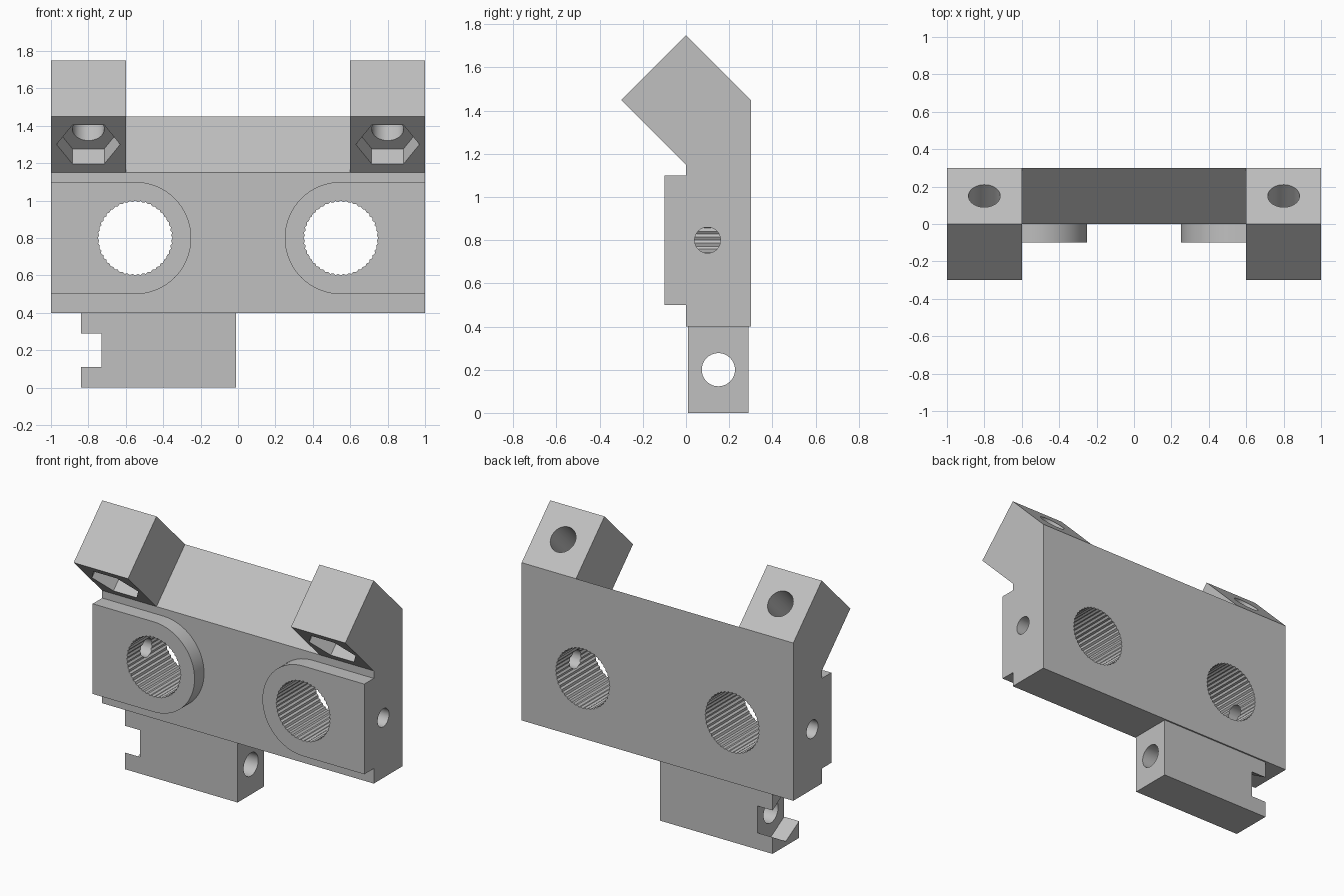
import bpy
import math
from mathutils import Matrix, Vector

old = bpy.data.objects.get("Cube")
if old:
    bpy.data.objects.remove(old, do_unlink=True)

grey = bpy.data.materials.new("mid grey")
grey.use_nodes = True
grey.diffuse_color = (0.53, 0.53, 0.53, 1)
grey.node_tree.nodes["Principled BSDF"].inputs["Base Color"].default_value = (0.53, 0.53, 0.53, 1)


def prism(name, outline, start, axis, up, depth):
    """Extrude a 2D outline from start along axis; up is the outline's second direction."""
    w = Vector(axis).normalized()
    v = Vector(up).normalized()
    u = v.cross(w)
    m = Matrix((u, v, w)).transposed()
    n = len(outline)
    verts = [m @ Vector((a, b, d)) + Vector(start) for d in (0, depth) for a, b in outline]
    faces = [tuple(reversed(range(n))), tuple(range(n, 2 * n))]
    faces += [(i, (i + 1) % n, (i + 1) % n + n, i + n) for i in range(n)]
    mesh = bpy.data.meshes.new(name)
    mesh.from_pydata(verts, [], faces)
    mesh.materials.append(grey)
    obj = bpy.data.objects.new(name, mesh)
    bpy.context.collection.objects.link(obj)
    return obj


def ring(r, n, inner=None):
    """Regular polygon; with an inner radius every other point is pulled in."""
    return [((inner if inner and i % 2 else r) * math.cos(math.tau * i / n),
             (inner if inner and i % 2 else r) * math.sin(math.tau * i / n)) for i in range(n)]


def combine(target, other, operation):
    mod = target.modifiers.new("bool", 'BOOLEAN')
    mod.operation = operation
    mod.solver = 'EXACT'
    mod.object = other
    bpy.context.view_layer.objects.active = target
    bpy.ops.object.modifier_apply(modifier=mod.name)
    bpy.data.objects.remove(other, do_unlink=True)


X, Y, Z = Vector((1, 0, 0)), Vector((0, 1, 0)), Vector((0, 0, 1))
SLANT = Vector((0, 1, 1)).normalized()
ACROSS = Vector((0, -1, 1)).normalized()

# Main plate with sloping top edge
bracket = prism("bracket_body", [(0, 0.4), (0.3, 0.4), (0.3, 1.45), (0, 1.15)],
                (-1, 0, 0), X, Z, 2)

# Tilted ears and round-ended front pads
for s in (-1, 1):
    ear = prism("ear", [(0, 1.15), (0.3, 1.45), (0, 1.75), (-0.3, 1.45)],
                (0.8 * s - 0.2, 0, 0), X, Z, 0.4)
    combine(bracket, ear, 'UNION')
    arc = [(-s * (0.55 - 0.3 * math.cos(t)), 0.8 + 0.3 * math.sin(t))
           for t in (math.pi * (i / 32 - 0.5) for i in range(33))]
    # Outline's first direction is -x here, so a pad end at x = s is -s
    pad = prism("pad", [(-s, 0.5)] + arc + [(-s, 1.1)] if s < 0 else
                list(reversed([(-s, 0.5)] + arc + [(-s, 1.1)])),
                (0, -0.1, 0), Y, Z, 0.2)
    combine(bracket, pad, 'UNION')

# Holes in plate and ears
for s in (-1, 1):
    ribbed = prism("ribbed_bore", ring(0.2, 88, 0.193), (0.55 * s, -0.3, 0.8), Y, Z, 0.8)
    combine(bracket, ribbed, 'DIFFERENCE')
    side = prism("side_hole", ring(0.06, 40), (0.55 * s, 0.1, 0.8), X * s, Z, 0.6)
    combine(bracket, side, 'DIFFERENCE')
    face = Vector((0.8 * s, -0.15, 1.3))
    bolt = prism("bolt_hole", ring(0.085, 40), face - SLANT * 0.1, SLANT, ACROSS, 0.7)
    combine(bracket, bolt, 'DIFFERENCE')
    nut = prism("nut_pocket", ring(0.17, 6), face - SLANT * 0.1, SLANT, ACROSS, 0.215)
    combine(bracket, nut, 'DIFFERENCE')

# Lower tab with through hole and a nut pocket at one end
tab = prism("lower_tab", [(0.01, 0), (0.29, 0), (0.29, 0.4), (0.01, 0.4)],
            (-0.84, 0, 0), X, Z, 0.83)
combine(tab, prism("tab_hole", ring(0.077, 40), (-1, 0.15, 0.2), X, Z, 1.2), 'DIFFERENCE')
combine(tab, prism("tab_nut", ring(0.17, 6), (-0.94, 0.15, 0.2), X, Y, 0.21), 'DIFFERENCE')

for obj in (bracket, tab):
    bpy.ops.object.select_all(action='DESELECT')
    obj.select_set(True)
    bpy.context.view_layer.objects.active = obj
    bpy.ops.object.shade_smooth_by_angle(angle=math.radians(15))
